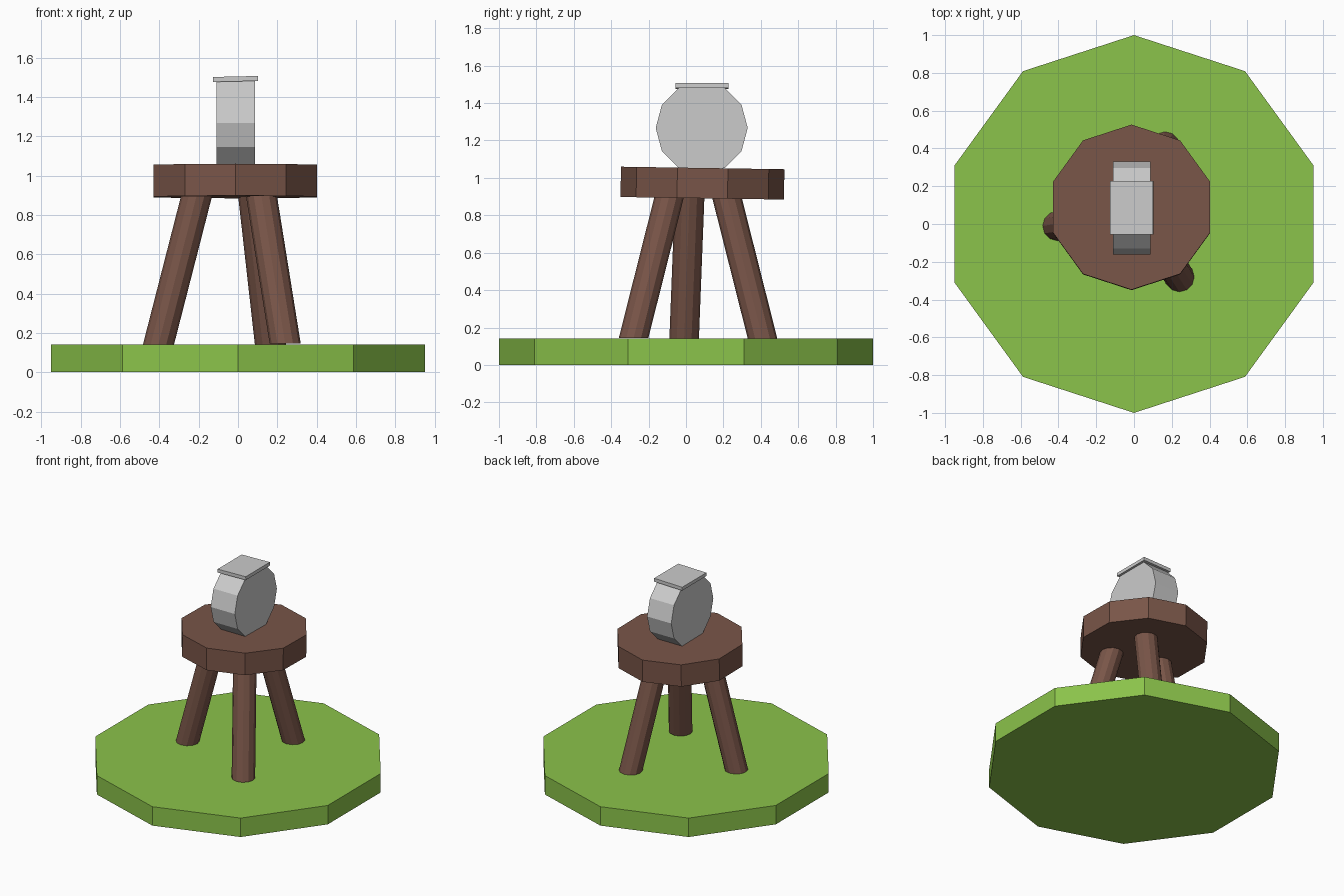
import bpy, bmesh
from math import sin, cos, pi, radians
from mathutils import Matrix, Vector

if "Cube" in bpy.data.objects:
    bpy.data.objects.remove(bpy.data.objects["Cube"])


def material(name, rgb):
    m = bpy.data.materials.new(name)
    m.diffuse_color = (*rgb, 1)
    m.use_nodes = True
    m.node_tree.nodes["Principled BSDF"].inputs["Base Color"].default_value = m.diffuse_color
    return m


green = material("grass", (0.258, 0.546, 0.069))
brown = material("wood", (0.191, 0.091, 0.065))


def ring(n, r, start=pi / 2):
    return [(r * cos(start + 2 * pi * i / n), r * sin(start + 2 * pi * i / n)) for i in range(n)]


def prism(name, outline, low, high, mat=None, turn=None):
    """Sweep a flat outline straight from point low to point high, then turn it."""
    bm = bmesh.new()
    loops = [[bm.verts.new(Vector((x, y, 0)) + Vector(c)) for x, y in outline] for c in (low, high)]
    bm.faces.new(loops[0][::-1])
    bm.faces.new(loops[1])
    n = len(outline)
    for i in range(n):
        j = (i + 1) % n
        bm.faces.new((loops[0][i], loops[0][j], loops[1][j], loops[1][i]))
    if turn:
        bm.transform(turn)
    bmesh.ops.recalc_face_normals(bm, faces=bm.faces)
    mesh = bpy.data.meshes.new(name)
    bm.to_mesh(mesh)
    bm.free()
    if mat:
        mesh.materials.append(mat)
    ob = bpy.data.objects.new(name, mesh)
    bpy.context.collection.objects.link(ob)
    return ob


# Ten-sided ground disc
prism("grass_base", ring(10, 1.0), (0, 0, 0), (0, 0, 0.14), green)

# Splayed legs with level ends
legs = {
    "left_leg": ((-0.405, -0.01, 0.138), (-0.207, 0.02, 0.91)),
    "front_right_leg": ((0.24, -0.28, 0.145), (0.117, -0.087, 0.91)),
    "back_right_leg": ((0.165, 0.41, 0.138), (0.078, 0.215, 0.91)),
}
for name, (foot, top) in legs.items():
    prism(name, ring(12, 0.079), foot, top, brown)

# Slightly tilted stool top
prism("seat", ring(10, 0.437), (0, 0, -0.081), (0, 0, 0.081), brown,
      Matrix.Translation((-0.013, 0.088, 0.972)) @ Matrix.Rotation(radians(-0.9), 4, 'X'))

# Upright drum with its top flattened under the plate, axis along x
drum = [p for p in ring(12, 0.246) if p[1] < 0.23]
stand = Matrix(((0, 0, 1, 0), (1, 0, 0, 0.084), (0, 1, 0, 1.267), (0, 0, 0, 1)))
prism("drum", drum, (0, 0, -0.11), (0, 0, 0.087), None, stand)

# Thin cap plate
prism("cap_plate", [(-0.115, -0.141), (0.115, -0.141), (0.115, 0.141), (-0.115, 0.141)],
      (0, 0, -0.0125), (0, 0, 0.0125), None,
      Matrix.Translation((-0.013, 0.086, 1.491)) @ Matrix.Rotation(radians(-1.3), 4, 'Y'))
